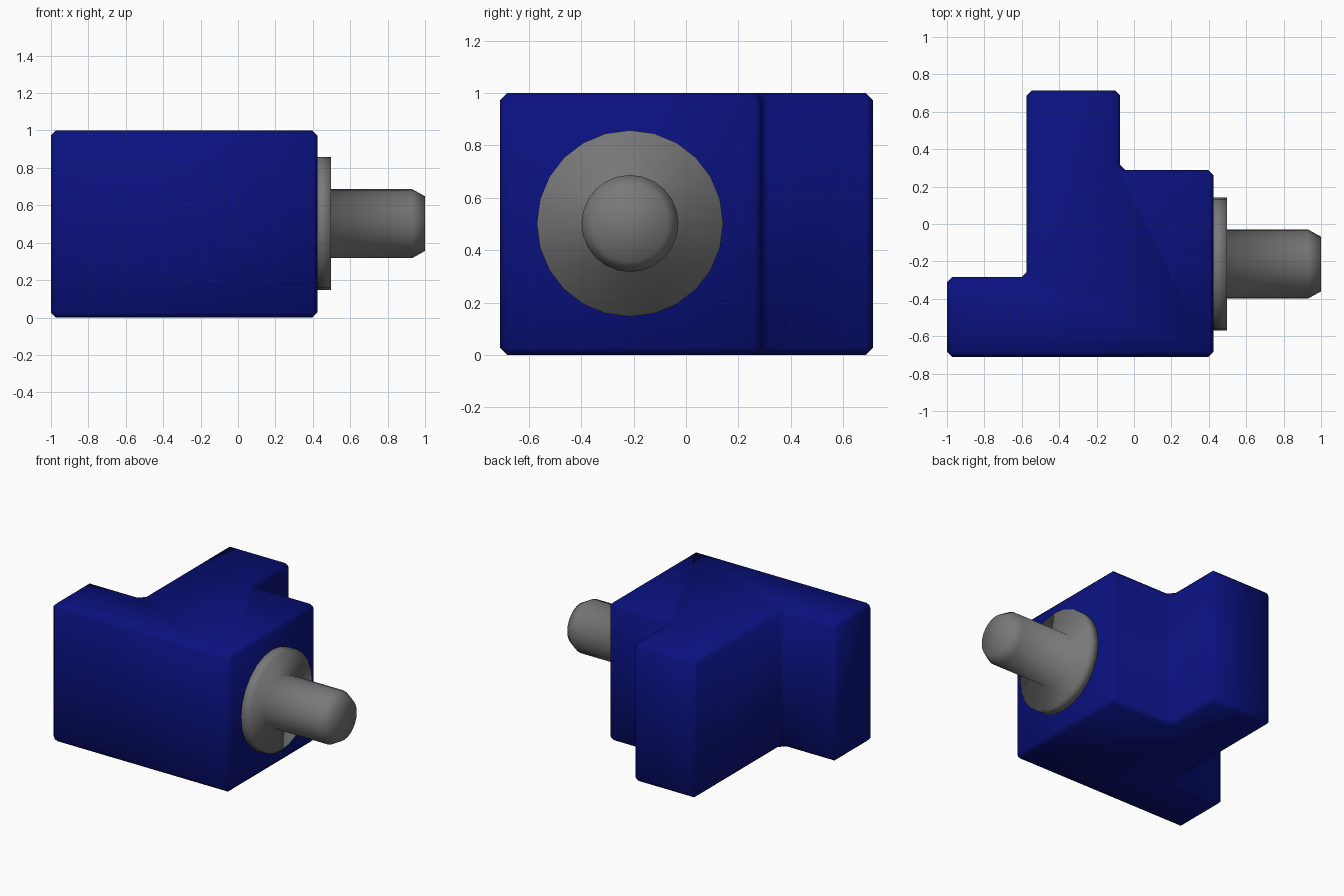
import bpy, bmesh
from math import cos, sin, pi

if "Cube" in bpy.data.objects:
    bpy.data.objects.remove(bpy.data.objects["Cube"])

SIDES = 24
AXIS_Y, AXIS_Z = -0.214, 0.502
CUT = 0.027


def add_object(name, bm, color):
    bmesh.ops.recalc_face_normals(bm, faces=bm.faces)
    for f in bm.faces:
        f.smooth = True
    mesh = bpy.data.meshes.new(name)
    bm.to_mesh(mesh)
    bm.free()
    obj = bpy.data.objects.new(name, mesh)
    bpy.context.collection.objects.link(obj)
    mat = bpy.data.materials.new(name + "_colour")
    mat.diffuse_color = color
    mat.use_nodes = True
    mat.node_tree.nodes["Principled BSDF"].inputs["Base Color"].default_value = mat.diffuse_color
    mesh.materials.append(mat)
    return obj


def turned(name, profile, color):
    """Closed solid turned about the x axis from (x, radius) points."""
    bm = bmesh.new()
    rings = [[bm.verts.new((x, AXIS_Y + r * cos(2 * pi * i / SIDES),
                            AXIS_Z + r * sin(2 * pi * i / SIDES)))
              for i in range(SIDES)] for x, r in profile]
    for a, b in zip(rings, rings[1:]):
        for i in range(SIDES):
            j = (i + 1) % SIDES
            bm.faces.new((a[i], a[j], b[j], b[i]))
    bm.faces.new(rings[0])
    bm.faces.new(rings[-1])
    return add_object(name, bm, color)


# Stepped blue block, extruded from its top outline (inner corners already cut)
outline = [(-1, -0.71), (0.424, -0.71), (0.424, 0.288),
           (-0.074 + CUT, 0.288), (-0.074, 0.288 + CUT),
           (-0.074, 0.714), (-0.574, 0.714),
           (-0.574, -0.284 + CUT), (-0.574 - CUT, -0.284), (-1, -0.284)]
inner = {outline[i] for i in (3, 4, 7, 8)}
bm = bmesh.new()
base = bm.faces.new([bm.verts.new((x, y, 0)) for x, y in outline])
top = bmesh.ops.extrude_face_region(bm, geom=[base], use_keep_orig=True)
for v in top["geom"]:
    if isinstance(v, bmesh.types.BMVert):
        v.co.z = 1
bmesh.ops.recalc_face_normals(bm, faces=bm.faces)


# Chamfer every edge except the upright ones of the inner corners
def is_inner_upright(e):
    a, b = (v.co for v in e.verts)
    return abs(a.z - b.z) > 0.5 and any(
        abs(a.x - x) + abs(a.y - y) < 1e-4 for x, y in inner)


edges = [e for e in bm.edges if not is_inner_upright(e)]
bmesh.ops.bevel(bm, geom=edges, offset=CUT, segments=1,
                profile=0.5, affect='EDGES')
add_object("block_body", bm, (0.003, 0.0055, 0.21, 1))

# Round collar and tapered pin, turned in one piece on the right face
turned("collar_and_pin",
       [(0.41, 0.356), (0.497, 0.356), (0.497, 0.185),
        (0.93, 0.185), (1.0, 0.146)], (0.19, 0.19, 0.19, 1))
